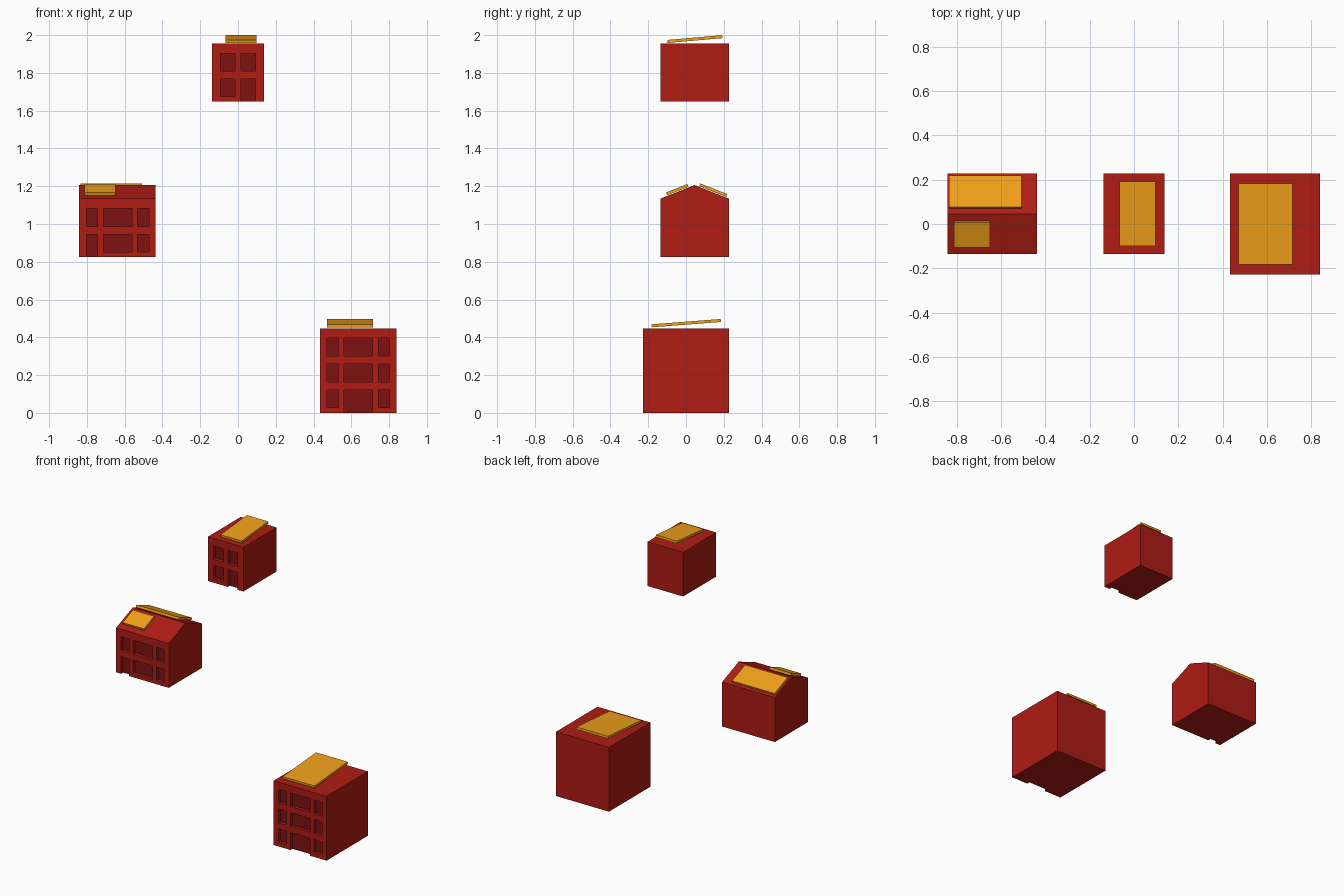
import bpy, bmesh, math

if "Cube" in bpy.data.objects:
    bpy.data.objects.remove(bpy.data.objects["Cube"])

DEPTH = 0.022      # window recess
BACK = 0.227       # shared back wall plane


def material(name, rgb):
    m = bpy.data.materials.new(name)
    m.diffuse_color = (*rgb, 1)
    m.use_nodes = True
    m.node_tree.nodes["Principled BSDF"].inputs["Base Color"].default_value = m.diffuse_color
    return m


WALL = material("red_wall", (0.43, 0.012, 0.007))
DARK = material("dark_opening", (0.21, 0.006, 0.006))
GOLD = material("golden_panel", (0.87, 0.35, 0.01))


def add_prism(bm, x0, x1, profile):
    """Closed (y, z) profile extruded along x."""
    f = bm.faces.new([bm.verts.new((x0, y, z)) for y, z in profile])
    r = bmesh.ops.extrude_face_region(bm, geom=[f])
    vs = [v for v in r["geom"] if isinstance(v, bmesh.types.BMVert)]
    bmesh.ops.translate(bm, verts=vs, vec=(x1 - x0, 0, 0))


def make_object(name, prisms, mats=()):
    bm = bmesh.new()
    for p in prisms:
        add_prism(bm, *p)
    bmesh.ops.recalc_face_normals(bm, faces=bm.faces)
    me = bpy.data.meshes.new(name)
    bm.to_mesh(me)
    bm.free()
    for m in mats:
        me.materials.append(m)
    ob = bpy.data.objects.new(name, me)
    bpy.context.collection.objects.link(ob)
    return ob


def building(name, x0, x1, front, z0, top, cols, rows, door, ridge=None):
    """Block with recessed windows; the door column opens down to the base."""
    profile = [(front, z0), (BACK, z0), (BACK, top)]
    if ridge:
        profile.append(ridge)
    profile.append((front, top))
    body = make_object(name, [(x0, x1, profile)], (WALL, DARK))

    holes = []
    ya, yb = front - 0.05, front + DEPTH
    for i, (a, b) in enumerate(cols):
        for j, (lo, hi) in enumerate(rows):
            if j == 0 and i == door:
                lo = z0 - 0.05
            holes.append((a, b, [(ya, lo), (yb, lo), (yb, hi), (ya, hi)]))
    cutter = make_object(name + "_window_cutter", holes)
    cutter.hide_render = True

    mod = body.modifiers.new("windows", 'BOOLEAN')
    mod.operation = 'DIFFERENCE'
    mod.solver = 'EXACT'
    mod.object = cutter
    dg = bpy.context.evaluated_depsgraph_get()
    mesh = bpy.data.meshes.new_from_object(body.evaluated_get(dg))
    body.modifiers.clear()
    body.data = mesh
    bpy.data.objects.remove(cutter)

    # darken the backs of the recesses
    for p in mesh.polygons:
        inset = p.normal.y < -0.9 and p.center.y > front + DEPTH / 2
        p.material_index = 1 if inset else 0


def panel(name, x0, x1, y, z, length, angle, t=0.016):
    """Tilted slab: (y, z) is its lower front corner, rising by angle."""
    c, s = math.cos(angle), math.sin(angle)
    make_object(name, [(x0, x1, [(y, z), (y + length * c, z + length * s),
                                 (y + length * c - t * s, z + length * s + t * c),
                                 (y - t * s, z + t * c)])], (GOLD,))


# large three-storey building
building("large_building", 0.433, 0.84, -0.227, 0.0, 0.447,
         [(0.47, 0.533), (0.562, 0.713), (0.744, 0.803)],
         [(0.029, 0.122), (0.164, 0.26), (0.302, 0.397)], door=1)
panel("large_roof_panel", 0.471, 0.715, -0.181, 0.453, 0.367, math.radians(4.4))

# gabled two-storey building
building("gabled_building", -0.842, -0.437, -0.136, 0.825, 1.134,
         [(-0.803, -0.744), (-0.713, -0.562), (-0.533, -0.472)],
         [(0.851, 0.944), (0.986, 1.081)], door=0, ridge=(0.0455, 1.206))
pitch = math.atan2(0.072, 0.1815)
panel("gable_front_panel", -0.813, -0.649, -0.1, 1.152, 0.1215, pitch)
panel("gable_back_panel", -0.835, -0.507, 0.07, 1.2, 0.154, -pitch)

# small two-storey building
building("small_building", -0.137, 0.137, -0.136, 1.648, 1.955,
         [(-0.092, -0.017), (0.017, 0.092)],
         [(1.675, 1.768), (1.81, 1.903)], door=1)
panel("small_roof_panel", -0.066, 0.098, -0.097, 1.9585, 0.291, math.radians(5.0))
